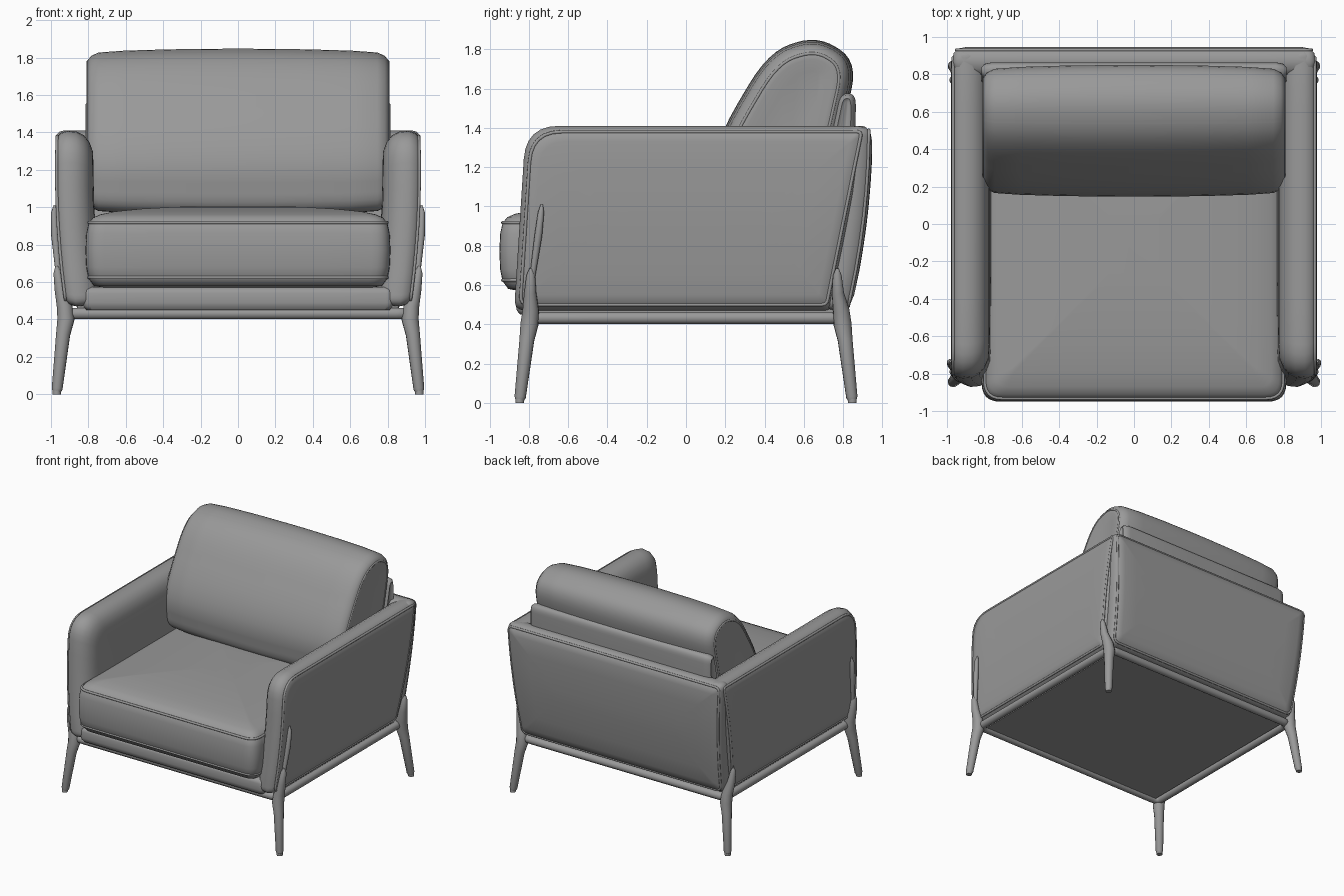
import bpy, bmesh, math
from mathutils import Vector

cube = bpy.data.objects.get("Cube")
if cube:
    bpy.data.objects.remove(cube, do_unlink=True)

GREY = (0.32, 0.32, 0.32, 1)
fabric = bpy.data.materials.new("grey upholstery")
fabric.use_nodes = True
fabric.diffuse_color = GREY
fabric.node_tree.nodes["Principled BSDF"].inputs["Base Color"].default_value = GREY


def outline(corners, radii, inset=0.0, steps=6):
    """Counter-clockwise polygon, inset evenly, with rounded corners."""
    pts = [Vector(c) for c in corners]
    n = len(pts)
    moved = []
    for i in range(n):
        a = (pts[i] - pts[i - 1]).normalized()
        b = (pts[(i + 1) % n] - pts[i]).normalized()
        na, nb = Vector((-a.y, a.x)), Vector((-b.y, b.x))
        moved.append(pts[i] + (na + nb) * inset / (1 + na.dot(nb)))
    arcs = []
    for i in range(n):
        p, before, after = moved[i], moved[i - 1] - moved[i], moved[(i + 1) % n] - moved[i]
        r = max(0.01, radii[i] - inset * 0.5)
        s = p + before.normalized() * min(r, before.length * 0.45)
        e = p + after.normalized() * min(r, after.length * 0.45)
        ts = [k / steps for k in range(steps + 1)]
        arcs.append([s * (1 - t) ** 2 + p * 2 * t * (1 - t) + e * t * t for t in ts])
    ring = []
    for i in range(n):
        ring += arcs[i]
        start, end = arcs[i][-1], arcs[(i + 1) % n][0]
        ring += [start.lerp(end, k / steps) for k in range(1, steps)]
    return ring


def finish(obj, angle=50):
    obj.data.materials.clear()
    obj.data.materials.append(fabric)
    bpy.ops.object.select_all(action='DESELECT')
    obj.select_set(True)
    bpy.context.view_layer.objects.active = obj
    bpy.ops.object.shade_smooth_by_angle(angle=math.radians(angle))
    return obj


def loft(name, corners, radii, layers, place):
    """Join inset copies of an outline; layers are (depth, inset)."""
    bm = bmesh.new()
    rings = [[bm.verts.new(place(p.x, p.y, d)) for p in outline(corners, radii, ins)]
             for d, ins in layers]
    count = len(rings[0])
    for low, high in zip(rings, rings[1:]):
        for i in range(count):
            j = (i + 1) % count
            bm.faces.new((low[i], low[j], high[j], high[i]))
    bm.faces.new(rings[0])
    bm.faces.new(rings[-1])
    bmesh.ops.recalc_face_normals(bm, faces=bm.faces)
    mesh = bpy.data.meshes.new(name)
    bm.to_mesh(mesh)
    bm.free()
    obj = bpy.data.objects.new(name, mesh)
    bpy.context.collection.objects.link(obj)
    return finish(obj)


def tube(name, points, radii, cyclic=False, sides=3):
    """Round tube with a radius at each point."""
    curve = bpy.data.curves.new(name, 'CURVE')
    curve.dimensions = '3D'
    curve.bevel_depth = 1.0
    curve.bevel_resolution = sides
    curve.use_fill_caps = True
    spline = curve.splines.new('POLY')
    spline.points.add(len(points) - 1)
    for i, (pt, p) in enumerate(zip(spline.points, points)):
        pt.co = (*p, 1)
        pt.radius = radii[i] if isinstance(radii, (list, tuple)) else radii
    spline.use_cyclic_u = cyclic
    obj = bpy.data.objects.new(name, curve)
    bpy.context.collection.objects.link(obj)
    bpy.ops.object.select_all(action='DESELECT')
    obj.select_set(True)
    bpy.context.view_layer.objects.active = obj
    bpy.ops.object.convert(target='MESH')
    return finish(bpy.context.view_layer.objects.active)


def rectangle(x, y0, y1):
    return [(-x, y0), (x, y0), (x, y1), (-x, y1)]


def flat(x, y, z):
    return Vector((x, y, z))


def across(y, z, x):
    return Vector((x, y, z))


BASE = 0.47
# Arms: leaning side panels with a soft inner edge and piping outside
arm_shape = [(-0.875, BASE), (0.74, BASE), (0.93, 1.41), (-0.815, 1.41)]
arm_radii = [0.06, 0.04, 0.04, 0.17]
arm_layers = [(0.0, 0.4), (0.0, 0.2), (0.0, 0.08), (0.004, 0.035), (0.025, 0.012), (0.06, 0),
              (0.11, 0.005), (0.15, 0.025), (0.18, 0.06), (0.2, 0.11), (0.205, 0.18), (0.205, 0.35)]

for side, label in ((1, "left"), (-1, "right")):
    def arm_place(y, z, d):
        t = z - BASE
        return Vector((side * (0.925 + 0.145 * t - 0.1 * t * t - d), y, z))

    loft(label + "_arm", arm_shape, arm_radii, arm_layers, arm_place)
    seam = [arm_place(p.x, p.y, 0.008) for p in outline(arm_shape, arm_radii, 0.03)]
    tube(label + "_arm_piping", seam, 0.009, True)
    tube(label + "_arm_strap", [(side * 0.958, -0.785, 0.62), (side * 0.979, -0.752, 0.85),
                                (side * 0.984, -0.738, 0.97), (side * 0.98, -0.734, 1.01)],
         [0.014, 0.02, 0.016, 0.006])

# Back shell, bulging and leaning backwards
def back_place(x, z, d):
    t = z - BASE
    return Vector((x, 0.84 + 0.235 * t - 0.125 * t * t - d, z))

back_shape = [(-0.915, BASE), (0.915, BASE), (0.975, 1.41), (-0.975, 1.41)]
back_radii = [0.06, 0.06, 0.05, 0.05]
loft("back_shell", back_shape, back_radii,
     [(0, 0.4), (0, 0.2), (0.002, 0.08), (0.012, 0.03), (0.035, 0.008), (0.08, 0),
      (0.12, 0.008), (0.15, 0.03), (0.17, 0.08), (0.17, 0.3)], back_place)
tube("back_piping", [back_place(p.x, p.y, 0.02) for p in outline(back_shape, back_radii, 0.022)],
     0.009, True)

# Seat base and crowned seat cushion
loft("seat_base", rectangle(0.83, -0.865, 0.76), [0.04] * 4,
     [(0.45, 0.02), (0.47, 0.004), (0.49, 0), (0.54, 0), (0.56, 0.006), (0.575, 0.03)], flat)
seat = rectangle(0.815, -0.95, 0.72)
loft("seat_cushion", seat, [0.1] * 4,
     [(0.57, 0.1), (0.58, 0.045), (0.62, 0.016), (0.68, 0.004), (0.77, 0), (0.86, 0.004),
      (0.915, 0.016), (0.945, 0.04), (0.962, 0.08), (0.978, 0.16), (0.992, 0.3),
      (1.002, 0.48), (1.008, 0.68)], flat)
for name, z in (("upper_seat_piping", 0.918), ("lower_seat_piping", 0.625)):
    tube(name, [(p.x, p.y, z) for p in outline(seat, [0.1] * 4, 0.018)], 0.009, True)

# Back pillow and the bolster behind it, both lofted across the width
def pillow_layers(width, ends):
    half = [(width * d, ins) for d, ins in ends]
    return [(-d, ins) for d, ins in half] + [(d, ins) for d, ins in reversed(half)][0:]

pillow = [(0.17, 0.96), (0.7, 0.96), (0.875, 1.74), (0.67, 1.87), (0.42, 1.79), (0.13, 1.3)]
pillow_radii = [0.1, 0.1, 0.15, 0.12, 0.2, 0.3]
loft("back_pillow", pillow, pillow_radii,
     pillow_layers(0.81, [(0.985, 0.16), (1, 0.1), (0.995, 0.065), (0.97, 0.038), (0.92, 0.02),
                          (0.75, 0.01), (0.45, 0.003), (0.1, 0)]), across)
for side, label in ((1, "left"), (-1, "right")):
    edge = [(side * 0.803, p.x, p.y) for p in outline(pillow, pillow_radii, 0.07)]
    tube(label + "_pillow_piping", edge, 0.008, True)

bolster = [(0.68, 1.1), (0.86, 1.1), (0.865, 1.575), (0.78, 1.575)]
loft("back_bolster", bolster, [0.04, 0.04, 0.06, 0.05],
     pillow_layers(0.815, [(0.985, 0.04), (1, 0.025), (0.98, 0.008), (0.93, 0), (0.2, 0)]), across)

# Underframe rails and the bottom panel
rail_path = outline(rectangle(0.905, -0.79, 0.79), [0.06] * 4)
tube("frame_rail", [(p.x, p.y, 0.432) for p in rail_path], 0.032, True)
loft("bottom_panel", rectangle(0.86, -0.8, 0.76), [0.02] * 4, [(0.425, 0), (0.48, 0)], flat)

# Splayed legs with upward spikes and small foot pads
for sx, x_label in ((1, "left"), (-1, "right")):
    for sy, y_label in ((-1, "front"), (1, "back")):
        label = y_label + "_" + x_label
        tip = 0.79 if sy < 0 else 0.77
        tube(label + "_leg",
             [(sx * 0.97, sy * 0.847, 0.012), (sx * 0.967, sy * 0.844, 0.03),
              (sx * 0.935, sy * 0.81, 0.32), (sx * 0.92, sy * 0.797, 0.4),
              (sx * 0.927, sy * 0.79, 0.47), (sx * 0.95, sy * (tip + 0.003), 0.56),
              (sx * 0.965, sy * tip, 0.65), (sx * 0.97, sy * tip, 0.685)],
             [0.022, 0.029, 0.038, 0.046, 0.042, 0.031, 0.022, 0.007], sides=5)
        tube(label + "_foot_pad", [(sx * 0.97, sy * 0.847, 0), (sx * 0.97, sy * 0.847, 0.02)], 0.023)
